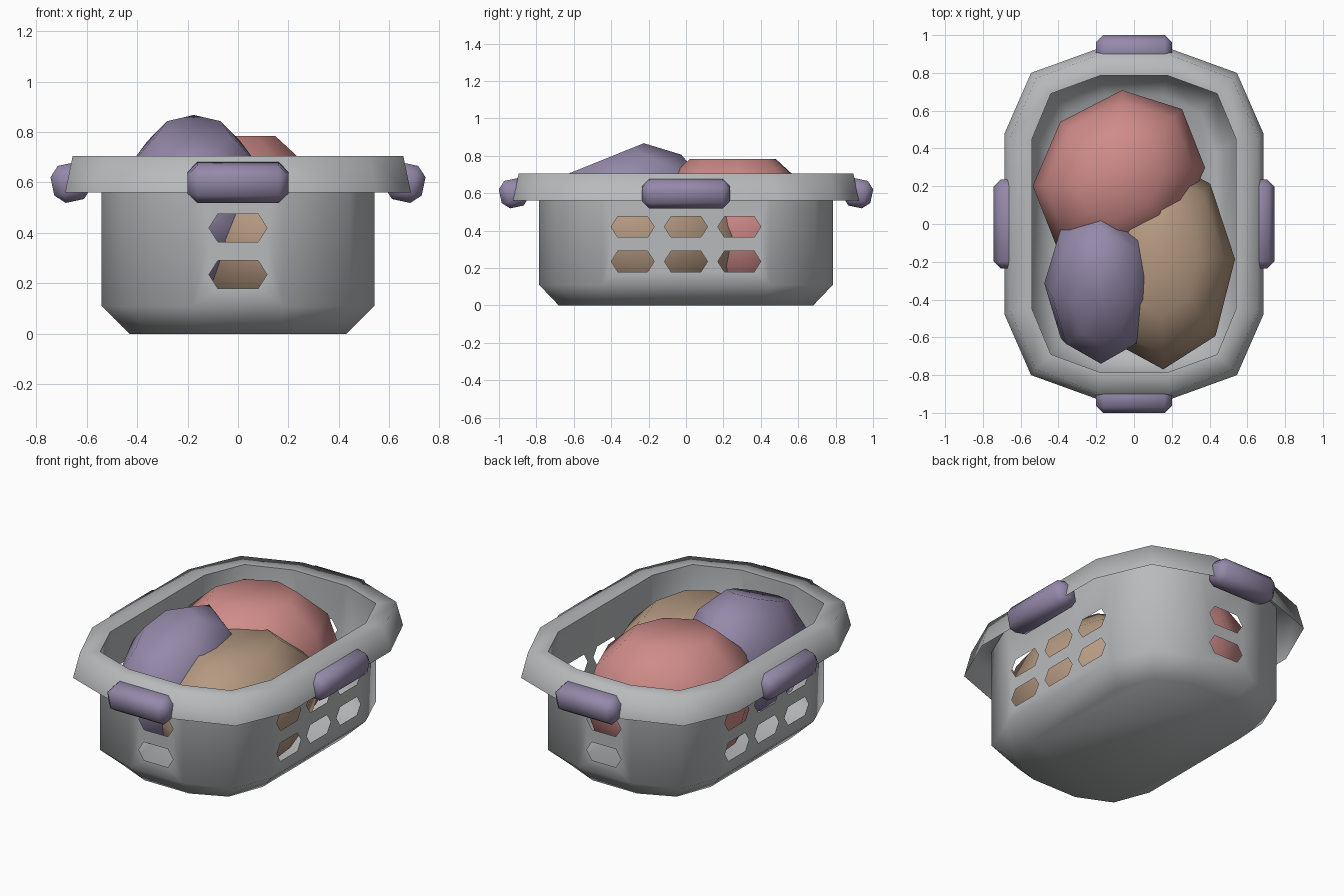
import bpy, bmesh, math
from mathutils import Matrix, Vector

cube = bpy.data.objects.get("Cube")
if cube:
    bpy.data.objects.remove(cube)


def material(name, rgb):
    m = bpy.data.materials.new(name)
    m.use_nodes = True
    m.diffuse_color = (*rgb, 1)
    m.node_tree.nodes["Principled BSDF"].inputs["Base Color"].default_value = (*rgb, 1)
    return m


GREY = material("grey plastic", (0.48, 0.49, 0.50))
PURPLE = material("muted purple", (0.30, 0.25, 0.40))
RED = material("soft red", (0.62, 0.26, 0.25))
TAN = material("tan", (0.46, 0.32, 0.22))


def finish(name, bm, mat, angle):
    bmesh.ops.recalc_face_normals(bm, faces=bm.faces)
    mesh = bpy.data.meshes.new(name)
    bm.to_mesh(mesh)
    bm.free()
    mesh.materials.append(mat)
    ob = bpy.data.objects.new(name, mesh)
    bpy.context.collection.objects.link(ob)
    bpy.ops.object.select_all(action='DESELECT')
    ob.select_set(True)
    bpy.context.view_layer.objects.active = ob
    bpy.ops.object.shade_smooth_by_angle(angle=math.radians(angle))


def outline(corner):
    """Mirror one quarter of the outline into a twelve-sided loop."""
    half = list(corner) + [(-x, y) for x, y in reversed(corner)]
    return half + [(-x, -y) for x, y in half]


# Basket: floor, chamfer, wall, flat rim and flared skirt as one sheet
base = [(0.43, 0.38), (0.35, 0.59), (0.15, 0.68)]
wall = [(0.54, 0.45), (0.44, 0.69), (0.18, 0.785)]
lip = [(0.655, 0.46), (0.52, 0.77), (0.19, 0.895)]
skirt = [(0.685, 0.48), (0.545, 0.80), (0.20, 0.925)]
bm = bmesh.new()
rings = [[bm.verts.new((x, y, z)) for x, y in outline(c)]
         for c, z in ((base, 0), (wall, 0.11), (wall, 0.705), (lip, 0.705), (skirt, 0.56))]
bm.faces.new(rings[0])
walls = []
for level, (lo, hi) in enumerate(zip(rings, rings[1:])):
    for i in range(12):
        j = (i + 1) % 12
        f = bm.faces.new((lo[i], lo[j], hi[j], hi[i]))
        if level == 1:
            walls.append(f)

# Six-sided vents: three columns on each long side, one on each end
hexagon = [(-0.115, 0), (-0.08, 0.055), (0.08, 0.055), (0.115, 0), (0.08, -0.055), (-0.08, -0.055)]
for f in walls:
    c = f.calc_center_median()
    long_side, end = abs(c.y) < 0.01, abs(c.x) < 0.01
    if not (long_side or end):
        continue
    edges = list(f.edges)
    bmesh.ops.delete(bm, geom=[f], context='FACES_ONLY')
    for s in ((-0.285, 0, 0.285) if long_side else (0,)):
        for z in (0.235, 0.42):
            pts = [(c.x, s + u, z + v) if long_side else (s + u, c.y, z + v) for u, v in hexagon]
            vs = [bm.verts.new(p) for p in pts]
            edges += [bm.edges.new((vs[k], vs[k - 1])) for k in range(6)]
    bmesh.ops.triangle_fill(bm, edges=edges, use_beauty=True)
finish("basket", bm, GREY, 80)


# Handles: thick chamfered bars wrapped around the skirt
def handle(name, length, distance, turn):
    bm = bmesh.new()
    bmesh.ops.create_cube(bm, size=1, matrix=Matrix.Diagonal((0.15, length, 0.15, 1)))
    bmesh.ops.bevel(bm, geom=list(bm.edges), offset=0.038, segments=1, affect='EDGES')
    bm.transform(Matrix.Rotation(turn, 4, 'Z') @ Matrix.Translation((distance, 0, 0.6))
                 @ Matrix.Rotation(math.radians(12), 4, 'Y'))
    finish(name, bm, PURPLE, 60)


for k, side in enumerate(("left", "back", "right", "front")):
    length, distance = (0.40, 0.92) if k % 2 else (0.47, 0.662)
    handle(side + "_handle", length, distance, k * math.pi / 2)


# Laundry: eight-sided bundles with flattened poles
def bundle(name, mat, centre, radii, turn, tilt=0):
    bm = bmesh.new()
    bmesh.ops.create_uvsphere(bm, u_segments=8, v_segments=6, radius=1)
    flat = math.cos(math.pi / 6)
    for v in bm.verts:
        v.co.z = max(-flat, min(flat, v.co.z))
    bm.transform(Matrix.Translation(Vector(centre)) @ Matrix.Rotation(math.radians(turn), 4, 'Z')
                 @ Matrix.Rotation(math.radians(tilt), 4, 'X') @ Matrix.Diagonal((*radii, 1)))
    finish(name, bm, mat, 60)


bundle("red_bundle", RED, (-0.08, 0.25, 0.42), (0.49, 0.425, 0.42), 47)
bundle("tan_bundle", TAN, (0.135, -0.20, 0.37), (0.40, 0.57, 0.385), 2)
bundle("purple_bundle", PURPLE, (-0.175, -0.315, 0.495), (0.30, 0.445, 0.36), 0, 22)
